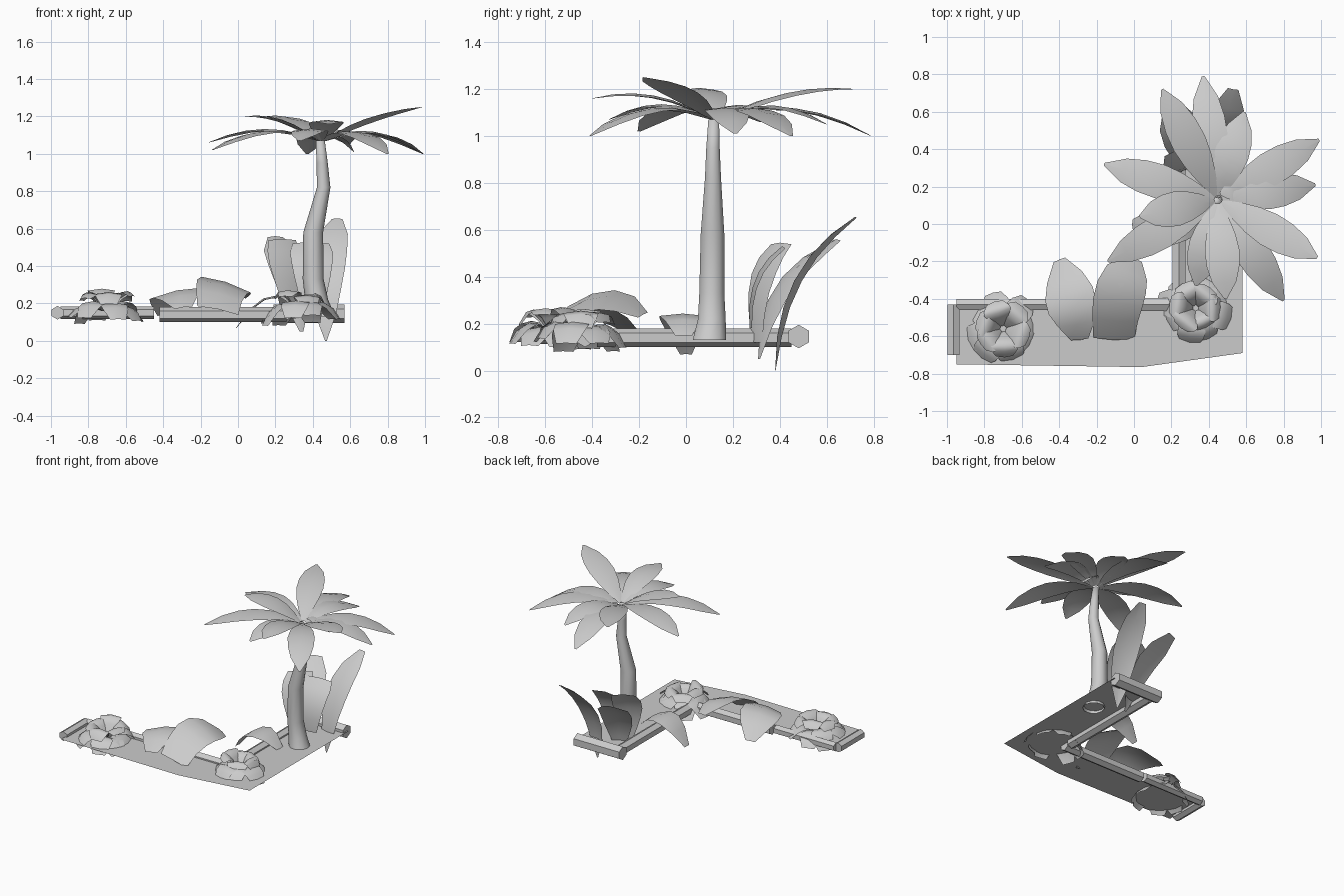
import bpy, bmesh, math, random
from mathutils import Vector

if "Cube" in bpy.data.objects:
    bpy.data.objects.remove(bpy.data.objects["Cube"])

random.seed(4)


def finish(name, bm, smooth=True):
    mesh = bpy.data.meshes.new(name)
    bm.to_mesh(mesh)
    bm.free()
    ob = bpy.data.objects.new(name, mesh)
    bpy.context.collection.objects.link(ob)
    if smooth:
        for p in mesh.polygons:
            p.use_smooth = True
    return ob


def add_leaf(bm, base, ctrl, tip, width, profile, fold=0.1, roll=0.0):
    """Curved single-sided blade along a quadratic curve, with a midrib fold."""
    a, c, b = Vector(base), Vector(ctrl), Vector(tip)
    flat = Vector((b.x - a.x, b.y - a.y, 0)).normalized()
    side0 = Vector((flat.y, -flat.x, 0))
    n = len(profile) - 1
    rows = []
    for i, w in enumerate(profile):
        t = i / n
        p = a * (1 - t) ** 2 + c * 2 * t * (1 - t) + b * t * t
        tan = ((c - a) * (1 - t) + (b - c) * t).normalized()
        nor = side0.cross(tan)
        side = side0 * math.cos(roll) + nor * math.sin(roll)
        h = width * w / 2
        rows.append([bm.verts.new(p + side * h * s - nor * fold * h * abs(s))
                     for s in (-1, 0, 1)])
    for r, q in zip(rows, rows[1:]):
        for k in (0, 1):
            bm.faces.new((r[k], r[k + 1], q[k + 1], q[k]))


def log(name, p, q, r):
    """Hexagonal edging log between two points."""
    p, q = Vector(p), Vector(q)
    bpy.ops.mesh.primitive_cylinder_add(vertices=6, radius=r, depth=(q - p).length,
                                        location=(p + q) / 2)
    ob = bpy.context.object
    ob.name = name
    ob.rotation_euler = (q - p).to_track_quat('Z', 'Y').to_euler()


# L-shaped soil bed
bm = bmesh.new()
bed = [(-.95, -.75), (.04, -.765), (.58, -.69), (.58, .48), (.23, .48), (.23, -.43), (-.95, -.43)]
v = [bm.verts.new((x, y, .15)) for x, y in bed]
bm.faces.new((v[0], v[1], v[5], v[6]))
bm.faces.new((v[1], v[2], v[5]))
bm.faces.new((v[2], v[3], v[4], v[5]))
finish("soil_bed", bm, False)

# Edging logs
log("log_left_end", (-.965, -.70, .15), (-.965, -.43, .15), .036)
log("log_inner_left", (-.95, -.43, .15), (-.45, -.43, .15), .034)
log("log_inner_mid", (-.42, -.43, .14), (.26, -.43, .14), .04)
log("log_inner_side", (.24, -.38, .14), (.24, .45, .14), .04)
log("log_back_end", (.19, .48, .145), (.57, .48, .145), .05)

# Palm trunk: bent, tapering tube
rings = [(.445, .10, .13, .075), (.42, .11, .22, .062), (.402, .11, .33, .056),
         (.402, .113, .58, .053), (.458, .115, .82, .036), (.45, .115, .95, .03),
         (.44, .118, 1.07, .024)]
bm = bmesh.new()
N = 10
loops = [[bm.verts.new((x + r * math.cos(k * math.tau / N), y + r * math.sin(k * math.tau / N), z))
          for k in range(N)] for x, y, z, r in rings]
for a, b in zip(loops, loops[1:]):
    for k in range(N):
        j = (k + 1) % N
        bm.faces.new((a[k], a[j], b[j], b[k]))
bm.faces.new(loops[-1])
finish("palm_trunk", bm)

# Palm crown fronds, by tip position
frond = [.12, .55, .85, 1, .95, .7, .08]
tips = [(.99, .45, 1.0), (.97, .21, 1.01), (.98, -.18, 1.25), (.80, -.41, 1.0),
        (.33, -.33, 1.07), (.49, -.40, 1.16), (-.14, -.20, 1.02), (-.16, .32, 1.06),
        (.15, .72, 1.20), (.37, .79, 1.0), (.59, .60, 1.05), (.03, .04, 1.2)]
bm = bmesh.new()
for x, y, z in tips:
    d = Vector((x - .45, y - .13, 0))
    u = d.normalized()
    base = (.45 + u.x * .02, .13 + u.y * .02, 1.07)
    ctrl = (.45 + d.x * .5, .13 + d.y * .5, 1.23 if z > 1.15 else 1.20)
    add_leaf(bm, base, ctrl, (x, y, z), .185, frond, .12)
# short drooping frond
add_leaf(bm, (.46, .16, 1.09), (.55, .18, 1.13), (.62, .21, 1.01), .12, frond)
finish("palm_fronds", bm)

# Tall upright leaves behind the trunk
blade = [.1, .6, .9, 1, .95, .4]
bm = bmesh.new()
add_leaf(bm, (.47, .38, .0), (.45, .38, .45), (.53, .72, .655), .19, [.05, .6, .85, 1, 1, .85, .3], .15)
add_leaf(bm, (.34, .31, .05), (.30, .34, .42), (.20, .64, .56), .22, blade, .15)
add_leaf(bm, (.40, .27, .18), (.40, .25, .42), (.39, .41, .53), .23, [.5, .7, .85, .95, 1, .85], .12)
add_leaf(bm, (.30, .30, .12), (.26, .27, .42), (.24, .40, .545), .20, [.4, .65, .85, 1, 1, .85], .12)
finish("upright_leaves", bm)

# Broad arching leaves on the bed
broad = [.35, .75, 1, 1, .75, .25]
bm = bmesh.new()
add_leaf(bm, (-.29, -.62, .18), (-.33, -.42, .38), (-.40, -.19, .14), .27, broad, .1, .2)
add_leaf(bm, (-.11, -.62, .17), (-.10, -.36, .42), (.0, -.18, .24), .28, [.8, .9, 1, 1, .85, .35], .1, -.3)
add_leaf(bm, (.36, -.01, .15), (.17, -.02, .37), (-.01, .0, .07), .2, broad, .1)
finish("arching_leaves", bm)


# Low rosette plants: two tiers of stubby drooping leaves
def rosette(name, cx, cy, rx, ry, turn):
    bm = bmesh.new()
    for tier, (n, reach, top, end) in enumerate([(8, 1, .26, .11), (6, .72, .34, .21)]):
        for i in range(n):
            a = turn + math.tau * (i + .5 * tier) / n + random.uniform(-.15, .15)
            k = reach * random.uniform(.88, 1.02)
            dx, dy = math.cos(a) * rx * k, math.sin(a) * ry * k
            z = end + random.uniform(-.03, .03)
            add_leaf(bm, (cx + dx * .1, cy + dy * .1, .16),
                     (cx + dx * .6, cy + dy * .6, top + random.uniform(-.03, .03)),
                     (cx + dx, cy + dy, z), .15, [.2, .7, 1, .95, .6], .15)
    finish(name, bm)


rosette("rosette_left", -.70, -.56, .22, .22, .2)
rosette("rosette_right", .33, -.45, .22, .20, .5)
